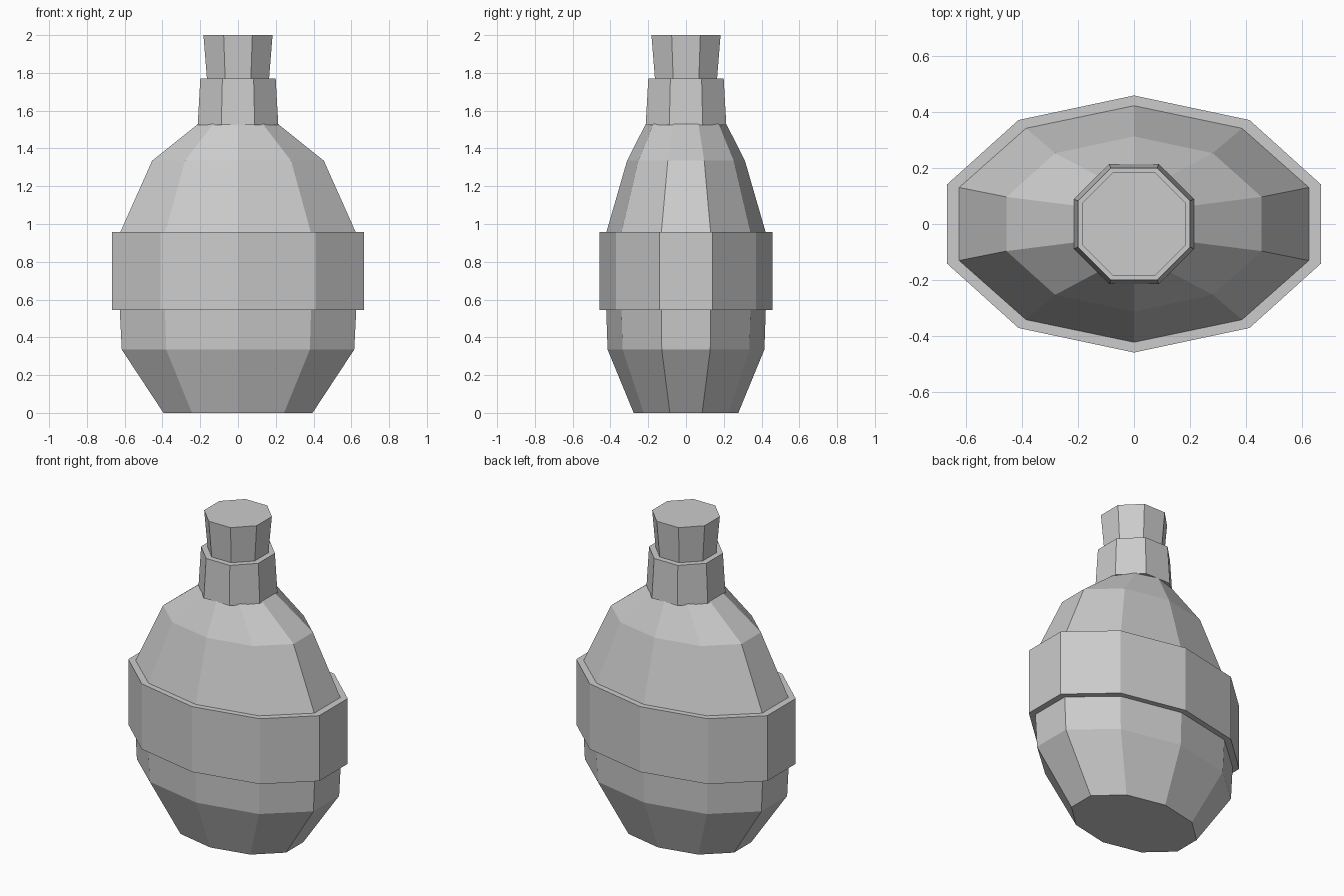
import bpy
import bmesh
from math import cos, sin, pi

cube = bpy.data.objects.get("Cube")
if cube:
    bpy.data.objects.remove(cube, do_unlink=True)

grey = bpy.data.materials.new("plain_grey")
grey.use_nodes = True
colour = (0.6, 0.6, 0.6, 1)
grey.diffuse_color = colour
grey.node_tree.nodes["Principled BSDF"].inputs["Base Color"].default_value = colour


def loft(name, sides, start, rings):
    """Stack of elliptical polygon rings (z, x radius, y radius), closed at both ends."""
    bm = bmesh.new()
    loops = []
    for z, rx, ry in rings:
        angles = [start + 2 * pi * i / sides for i in range(sides)]
        loops.append([bm.verts.new((rx * cos(a), ry * sin(a), z)) for a in angles])
    for low, high in zip(loops, loops[1:]):
        for i in range(sides):
            j = (i + 1) % sides
            bm.faces.new((low[i], low[j], high[j], high[i]))
    bm.faces.new(loops[0][::-1])
    bm.faces.new(loops[-1])
    bmesh.ops.recalc_face_normals(bm, faces=bm.faces)
    mesh = bpy.data.meshes.new(name)
    bm.to_mesh(mesh)
    bm.free()
    mesh.materials.append(grey)
    obj = bpy.data.objects.new(name, mesh)
    bpy.context.collection.objects.link(obj)
    return obj


# Flattened ten-sided flask body
loft("flask_body", 10, pi / 2, [
    (0, 0.415, 0.277),
    (0.335, 0.647, 0.415),
    (0.65, 0.664, 0.426),
    (0.955, 0.656, 0.422),
    (1.335, 0.478, 0.312),
    (1.53, 0.222, 0.213),
])

# Raised band around the belly
loft("belly_band", 10, pi / 2, [(0.545, 0.7, 0.458), (0.957, 0.7, 0.458)])

# Eight-sided neck and flared stopper
loft("neck", 8, pi / 8, [(1.523, 0.231, 0.231), (1.77, 0.216, 0.216)])
loft("stopper", 8, pi / 8, [(1.7, 0.172, 0.172), (2.0, 0.198, 0.198)])
